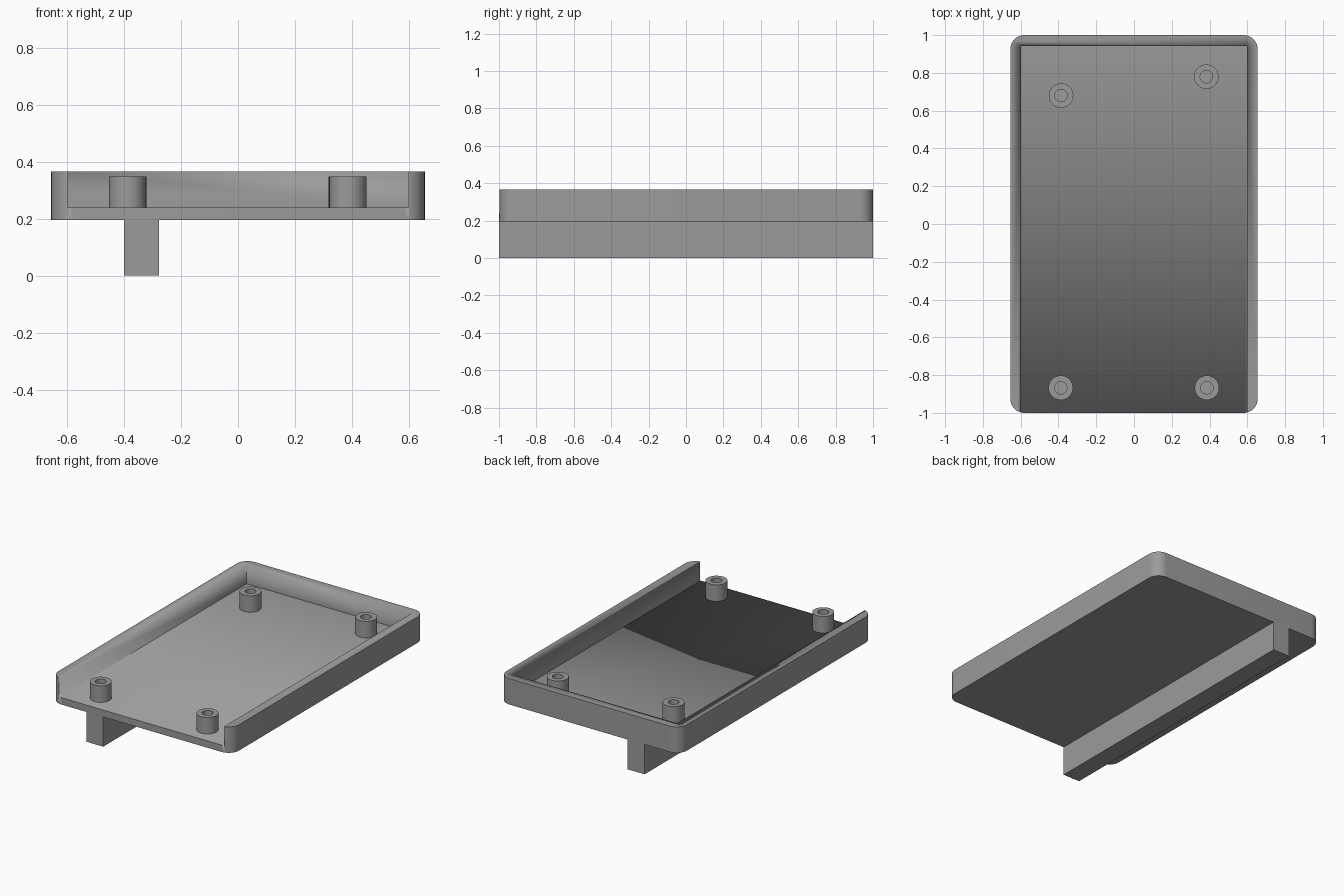
import bpy, bmesh, math

if "Cube" in bpy.data.objects:
    bpy.data.objects.remove(bpy.data.objects["Cube"])

grey = bpy.data.materials.new("plain_grey")
grey.diffuse_color = (0.33, 0.33, 0.33, 1)
grey.use_nodes = True
grey.node_tree.nodes["Principled BSDF"].inputs["Base Color"].default_value = grey.diffuse_color


def finish(name, bm):
    """Turn a bmesh into a named grey object, smooth except at sharp edges."""
    bmesh.ops.recalc_face_normals(bm, faces=bm.faces)
    mesh = bpy.data.meshes.new(name)
    bm.to_mesh(mesh)
    bm.free()
    mesh.materials.append(grey)
    obj = bpy.data.objects.new(name, mesh)
    bpy.context.collection.objects.link(obj)
    bpy.ops.object.select_all(action='DESELECT')
    obj.select_set(True)
    bpy.context.view_layer.objects.active = obj
    bpy.ops.object.shade_smooth_by_angle(angle=math.radians(30))
    return obj


def prism(name, outline, z0, z1):
    """Extrude an xy outline between two heights."""
    bm = bmesh.new()
    low = [bm.verts.new((x, y, z0)) for x, y in outline]
    high = [bm.verts.new((x, y, z1)) for x, y in outline]
    bm.faces.new(low)
    bm.faces.new(high)
    n = len(outline)
    for i in range(n):
        j = (i + 1) % n
        bm.faces.new((low[i], low[j], high[j], high[i]))
    return finish(name, bm)


def rect(x0, x1, y0, y1):
    return [(x0, y0), (x1, y0), (x1, y1), (x0, y1)]


def rounded_rect(hx, hy, r, steps=10):
    pts = []
    for k, (sx, sy) in enumerate([(1, 1), (-1, 1), (-1, -1), (1, -1)]):
        for i in range(steps + 1):
            a = math.pi / 2 * (k + i / steps)
            pts.append((sx * (hx - r) + r * math.cos(a), sy * (hy - r) + r * math.sin(a)))
    return pts


def standoff(name, x, y, z0, z1, r_out, r_in, sides=32):
    """Hollow post: outer wall, top ring, bore and bore floor."""
    bm = bmesh.new()
    rings = []
    for r, z in [(r_out, z0), (r_out, z1), (r_in, z1), (r_in, z0 + 0.002)]:
        rings.append([bm.verts.new((x + r * math.cos(2 * math.pi * i / sides),
                                    y + r * math.sin(2 * math.pi * i / sides), z))
                      for i in range(sides)])
    for a, b in zip(rings, rings[1:]):
        for i in range(sides):
            j = (i + 1) % sides
            bm.faces.new((a[i], a[j], b[j], b[i]))
    bm.faces.new(rings[0])
    bm.faces.new(rings[-1])
    return finish(name, bm)


# Tray: rounded block hollowed out, open at the front
tray = prism("tray", rounded_rect(0.655, 1.0, 0.075), 0.195, 0.365)
cutter = prism("tray_cutter", rect(-0.597, 0.597, -1.2, 0.943), 0.24, 0.6)
cut = tray.modifiers.new("hollow", 'BOOLEAN')
cut.operation = 'DIFFERENCE'
cut.solver = 'EXACT'
cut.object = cutter
bpy.context.view_layer.objects.active = tray
bpy.ops.object.modifier_apply(modifier="hollow")
bpy.data.objects.remove(cutter)

# Rail running the full length underneath
prism("rail", rect(-0.4, -0.277, -1.0, 1.0), 0.0, 0.195)

# Four mounting posts
for i, (x, y) in enumerate([(-0.386, 0.68), (0.383, 0.78), (-0.388, -0.867), (0.386, -0.867)]):
    standoff(f"mounting_post_{i + 1}", x, y, 0.24, 0.348, 0.065, 0.033)
